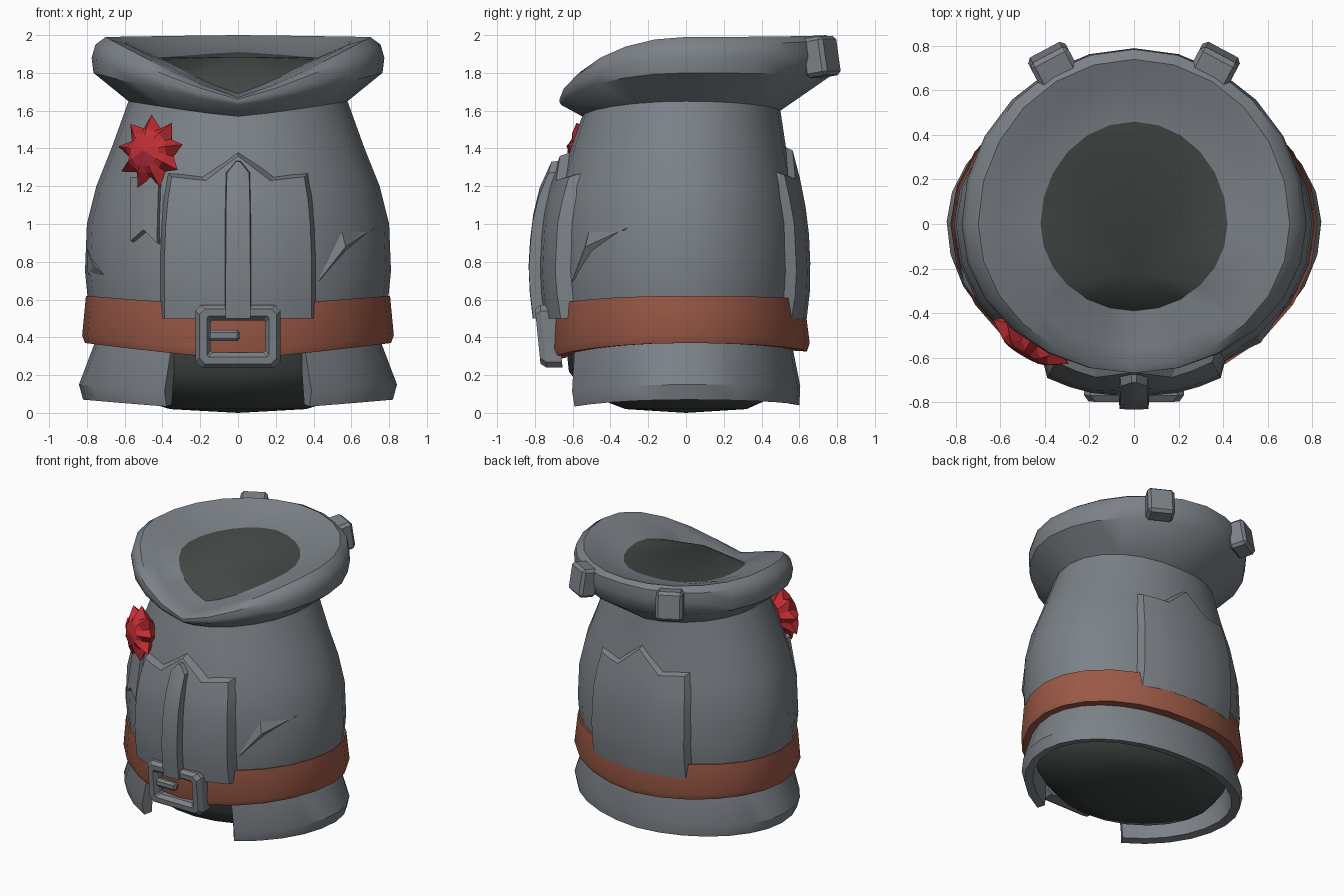
import bpy, bmesh, math
from mathutils import Vector

if "Cube" in bpy.data.objects:
    bpy.data.objects.remove(bpy.data.objects["Cube"])

def mat(name, rgb):
    m = bpy.data.materials.new(name)
    m.diffuse_color = (*rgb, 1)
    m.use_nodes = True
    m.node_tree.nodes["Principled BSDF"].inputs["Base Color"].default_value = m.diffuse_color
    return m

GREY = mat("steel grey", (0.20, 0.222, 0.245))
DARK = mat("dark lining", (0.055, 0.064, 0.06))
BROWN = mat("brown leather", (0.33, 0.10, 0.062))
RED = mat("red", (0.55, 0.028, 0.035))
WINE = mat("dark red", (0.34, 0.018, 0.042))

def finish(bm, name, mats, angle=None, recalc=False):
    if recalc:
        bmesh.ops.recalc_face_normals(bm, faces=bm.faces)
    me = bpy.data.meshes.new(name)
    bm.to_mesh(me)
    bm.free()
    ob = bpy.data.objects.new(name, me)
    bpy.context.collection.objects.link(ob)
    for m in mats:
        me.materials.append(m)
    if angle:
        bpy.ops.object.select_all(action='DESELECT')
        ob.select_set(True)
        bpy.context.view_layer.objects.active = ob
        bpy.ops.object.shade_smooth_by_angle(angle=math.radians(angle))
    return ob

def ring_point(ring, a):
    """Point at angle a (0 = front) on an uneven oval: width, front, back, three heights."""
    w, f, b, zf, zs, zb = ring
    c, s = math.cos(a), abs(math.sin(a)) ** 1.2
    front = c > 0
    return (w * math.sin(a), -(f if front else b) * c, zs * s + (zf if front else zb) * (1 - s))

def lathe(name, rings, mats, n=24, start=0.0, loop=False, pole=None, pole_first=False, angle=40):
    """Skin of stacked ovals; start > 0 leaves a gap in the front, loop closes the section."""
    bm = bmesh.new()
    full = start == 0
    count = n if full else n + 1
    step = (2 * math.pi - 2 * start) / n
    rows = [[bm.verts.new(ring_point(r, start + j * step)) for j in range(count)] for r in rings]
    pairs = list(zip(rows, rows[1:])) + ([(rows[-1], rows[0])] if loop else [])
    for up, low in pairs:
        for j in range(n):
            k = (j + 1) % count
            bm.faces.new((up[j], low[j], low[k], up[k]))
    if loop and not full:
        for j in (0, n):
            bm.faces.new([r[j] for r in rows])
    if pole:
        p = bm.verts.new(pole)
        edge = rows[0] if pole_first else rows[-1]
        for j in range(n):
            k = (j + 1) % count
            tri = (edge[j], edge[k], p) if pole_first else (edge[k], edge[j], p)
            bm.faces.new(tri).material_index = len(mats) - 1
    return finish(bm, name, mats, angle, recalc=loop)

# Torso profile: height, half width, front depth, back depth
TORSO = [(1.64, .58, .55, .50), (1.4, .67, .61, .53), (1.2, .75, .67, .57),
         (1.0, .80, .70, .60), (.75, .81, .71, .61), (.6, .795, .70, .605), (.38, .75, .67, .57)]

def torso_at(z):
    for (z1, *p), (z0, *q) in zip(TORSO, TORSO[1:]):
        if z >= z0 or z0 == TORSO[-1][0]:
            t = min(1, max(0, (z - z0) / (z1 - z0)))
            return [b + (a - b) * t for a, b in zip(p, q)]

def on_torso(x, z, off, back=False):
    w, f, b = torso_at(z)
    d = math.sqrt(max(0, 1 - (x / w) ** 2))
    return Vector((x, b * d + off if back else -f * d - off, z))

# Torso with flared collar, neck lining included
collar = [(.42, .39, .46, 1.69, 1.88, 1.91), (.60, .56, .64, 1.67, 1.96, 1.96),
          (.70, .64, .74, 1.67, 1.99, 2.0), (.755, .67, .785, 1.66, 1.95, 1.98),
          (.775, .67, .79, 1.645, 1.88, 1.90), (.765, .66, .76, 1.63, 1.80, 1.78),
          (.58, .55, .50, 1.57, 1.65, 1.60)]
lathe("torso_and_collar", collar + [(w, f, b, z, z, z) for z, w, f, b in TORSO[1:]],
      [GREY, DARK], pole=(0, -.22, 1.885), pole_first=True, angle=42)

# Rounded dark underside
lathe("underside", [(.72, .64, .55, .40, .40, .40), (.71, .62, .55, .22, .22, .22),
                    (.62, .53, .50, .10, .10, .10), (.36, .32, .32, .02, .02, .02)],
      [DARK], pole=(0, 0, 0), angle=60)

# Split skirt below the belt
lathe("skirt", [(.74, .66, .55, .42, .42, .42), (.842, .68, .605, .09, .15, .14),
                (.82, .665, .60, .01, .07, .04), (.76, .61, .54, .02, .08, .05),
                (.70, .61, .51, .42, .42, .42)],
      [GREY], start=math.radians(27.5), loop=True, angle=30)

# Belt, dipping at the front
lathe("belt", [(.77, .67, .58, .56, .61, .59), (.805, .715, .625, .565, .62, .60),
               (.825, .725, .655, .32, .41, .37), (.81, .71, .64, .285, .37, .325),
               (.74, .64, .56, .29, .37, .33)],
      [BROWN], loop=True, angle=35)

# Raised plates that follow the torso
def plate(name, tops, thick, back=False, rows=6, flare=.03, bottom=.5):
    bm = bmesh.new()
    grid = []
    for x, top in tops:
        col = []
        for i in range(rows + 1):
            t = i / rows
            z = bottom + (top - bottom) * t
            narrow = 1 - .10 * t ** 4
            col.append(bm.verts.new(on_torso(x * narrow, z, thick * (1 - .35 * t ** 4), back)))
        grid.append(col)
    for a, b in zip(grid, grid[1:]):
        for i in range(rows):
            bm.faces.new((a[i], b[i], b[i + 1], a[i + 1]))
    rim = [e for e in bm.edges if e.is_boundary]
    ext = bmesh.ops.extrude_edge_only(bm, edges=rim)["geom"]
    for v in (g for g in ext if isinstance(g, bmesh.types.BMVert)):
        x = v.co.x + math.copysign(flare, v.co.x) * (abs(v.co.x) > .05)
        z = v.co.z + (flare if v.co.z > 1.1 else 0)
        v.co = on_torso(x, z, -.03, back)
    bmesh.ops.recalc_face_normals(bm, faces=bm.faces)
    if sum(f.normal.y * f.calc_area() for f in bm.faces) * (1 if back else -1) < 0:
        bmesh.ops.reverse_faces(bm, faces=bm.faces)
    return finish(bm, name, [GREY], 25)

outline = [(-.39, 1.25), (-.29, 1.24), (-.19, 1.23), (0, 1.36), (.19, 1.23), (.29, 1.24), (.39, 1.25)]
plate("front_panel", outline, .07)
plate("back_panel", [(x, z + (.03 if x == 0 else .01)) for x, z in outline], .05, back=True)
plate("front_ridge", [(-.065, 1.27), (-.012, 1.33), (.012, 1.33), (.065, 1.27)], .125, flare=.012)

# Buckle: square frame with a hole, and its tongue
def bevelled_box(name, size, loc, rot=(0, 0, 0), bevel=.015, m=GREY):
    bpy.ops.mesh.primitive_cube_add(size=1, location=loc, rotation=rot)
    ob = bpy.context.object
    ob.name = name
    ob.scale = size
    bpy.ops.object.transform_apply(location=False, rotation=False, scale=True)
    mod = ob.modifiers.new("bevel", 'BEVEL')
    mod.width = bevel
    mod.segments = 1
    ob.data.materials.append(m)
    return ob

bm = bmesh.new()
loops = []
for w, h, y, c in [(.225, .165, -.67, .03), (.225, .165, -.755, .03), (.205, .145, -.785, .03),
                   (.165, .108, -.785, .01), (.145, .085, -.755, .01), (.145, .085, -.67, .01)]:
    pts = [(w, h - c), (w - c, h), (c - w, h), (-w, h - c), (-w, c - h), (c - w, -h), (w - c, -h), (w, c - h)]
    loops.append([bm.verts.new((px, y - .10 * pz, pz + .405)) for px, pz in pts])
for a, b in zip(loops, loops[1:] + loops[:1]):
    for j in range(8):
        k = (j + 1) % 8
        bm.faces.new((a[j], a[k], b[k], b[j]))
finish(bm, "buckle_frame", [GREY], 30, recalc=True)
bevelled_box("buckle_tongue", (.17, .05, .06), (-.075, -.75, .41))

# Lugs on the back of the collar
for s in (-1, 1):
    bevelled_box("collar_lug", (.19, .13, .21), (s * .365, .715, 1.885),
                 (math.radians(9), 0, -s * math.radians(28)), .02)

# Rosette of nine spikes
n = Vector((-.5, -.85, .12)).normalized()
right = Vector((0, 0, 1)).cross(-n).normalized() * -1
up = right.cross(-n).normalized()
if up.z < 0:
    up.negate()
centre = Vector((-.44, -.49, 1.375))
bm = bmesh.new()
rings = []
for r_even, r_odd, h_even, h_odd in [(.10, .10, -.03, -.03), (.20, .135, .05, .03),
                                     (.12, .115, .10, .075), (.085, .085, .11, .11)]:
    ring = []
    for j in range(18):
        a = math.tau * j / 18 + .2
        r, h = (r_odd, h_odd) if j % 2 else (r_even, h_even)
        ring.append(bm.verts.new(centre + n * h + (right * math.cos(a) + up * math.sin(a)) * r))
    rings.append(ring)
for a, b in zip(rings, rings[1:]):
    for j in range(18):
        k = (j + 1) % 18
        bm.faces.new((a[j], a[k], b[k], b[j]))
bm.faces.new(rings[0])
hub = bm.verts.new(centre + n * .12)
for j in range(18):
    f = bm.faces.new((rings[-1][j], rings[-1][(j + 1) % 18], hub))
    f.material_index = int(f.calc_center_median().z < centre.z - .02)
finish(bm, "rosette", [RED, WINE], recalc=True)

# Forked ribbon tail
bm = bmesh.new()
pts = [(-.57, 1.25), (-.57, .91), (-.50, .97), (-.43, .90), (-.42, 1.25), (-.50, 1.25)]
vs = [bm.verts.new(on_torso(x, z, .035)) for x, z in pts]
bm.faces.new((vs[0], vs[1], vs[2], vs[5]))
bm.faces.new((vs[5], vs[2], vs[3], vs[4]))
ob = finish(bm, "ribbon_tail", [GREY])
ob.modifiers.new("thickness", 'SOLIDIFY').thickness = .035

# Torn flaps on both flanks
for pts in ([(.42, .69), (.55, .96), (.72, .98), (.57, .88)],
            [(-.80, .87), (-.795, .73), (-.71, .73), (-.765, .78)]):
    bm = bmesh.new()
    a, b, c, d = [bm.verts.new(on_torso(x, z, .004 if i < 3 else .035)) for i, (x, z) in enumerate(pts)]
    for tri in ((a, d, b), (b, d, c), (a, c, d)):
        bm.faces.new(tri)
    bmesh.ops.recalc_face_normals(bm, faces=bm.faces)
    if sum(f.normal.y * f.calc_area() for f in bm.faces) > 0:
        bmesh.ops.reverse_faces(bm, faces=bm.faces)
    finish(bm, "torn_flap", [GREY])
